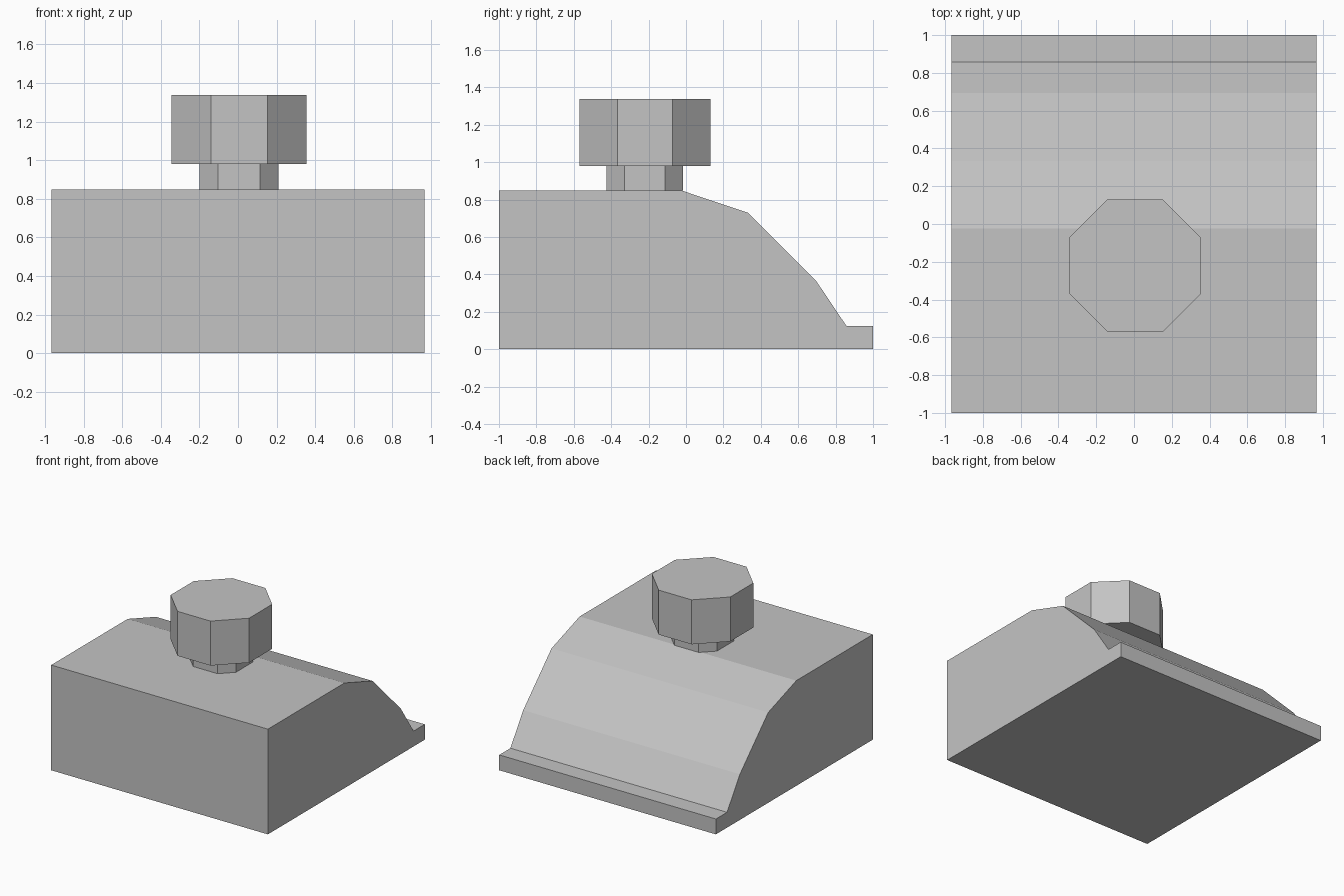
import bpy
import bmesh

cube = bpy.data.objects.get("Cube")
if cube:
    bpy.data.objects.remove(cube, do_unlink=True)

# Single flat grey for every part
grey = bpy.data.materials.new("light_grey")
grey.use_nodes = True
colour = (0.55, 0.55, 0.55, 1)
grey.diffuse_color = colour
grey.node_tree.nodes["Principled BSDF"].inputs["Base Color"].default_value = colour


def extrude_outline(name, points, offset):
    """Extrude a closed outline into a flat-shaded solid."""
    bm = bmesh.new()
    face = bm.faces.new([bm.verts.new(p) for p in points])
    result = bmesh.ops.extrude_face_region(bm, geom=[face])
    moved = [v for v in result["geom"] if isinstance(v, bmesh.types.BMVert)]
    bmesh.ops.translate(bm, vec=offset, verts=moved)
    bmesh.ops.recalc_face_normals(bm, faces=bm.faces)
    mesh = bpy.data.meshes.new(name)
    bm.to_mesh(mesh)
    bm.free()
    mesh.materials.append(grey)
    obj = bpy.data.objects.new(name, mesh)
    bpy.context.collection.objects.link(obj)
    return obj


def octagon_prism(name, half, flat, bottom, top):
    """Eight-sided prism; flat is half the length of each axis-aligned side."""
    cx, cy = 0.006, -0.22
    ring = [(half, -flat), (half, flat), (flat, half), (-flat, half),
            (-half, flat), (-half, -flat), (-flat, -half), (flat, -half)]
    points = [(cx + x, cy + y, bottom) for x, y in ring]
    return extrude_outline(name, points, (0, 0, top - bottom))


# Body: side profile with a faceted slope down to a low lip at the back
half_width = 0.967
profile = [(-1, 0), (1, 0), (1, 0.124), (0.858, 0.124),
           (0.694, 0.368), (0.333, 0.729), (-0.025, 0.849), (-1, 0.849)]
extrude_outline("body", [(-half_width, y, z) for y, z in profile],
                (2 * half_width, 0, 0))

# Knob on a short stem
octagon_prism("knob_stem", 0.205, 0.109, 0.849, 0.98)
octagon_prism("knob", 0.35, 0.147, 0.98, 1.339)
